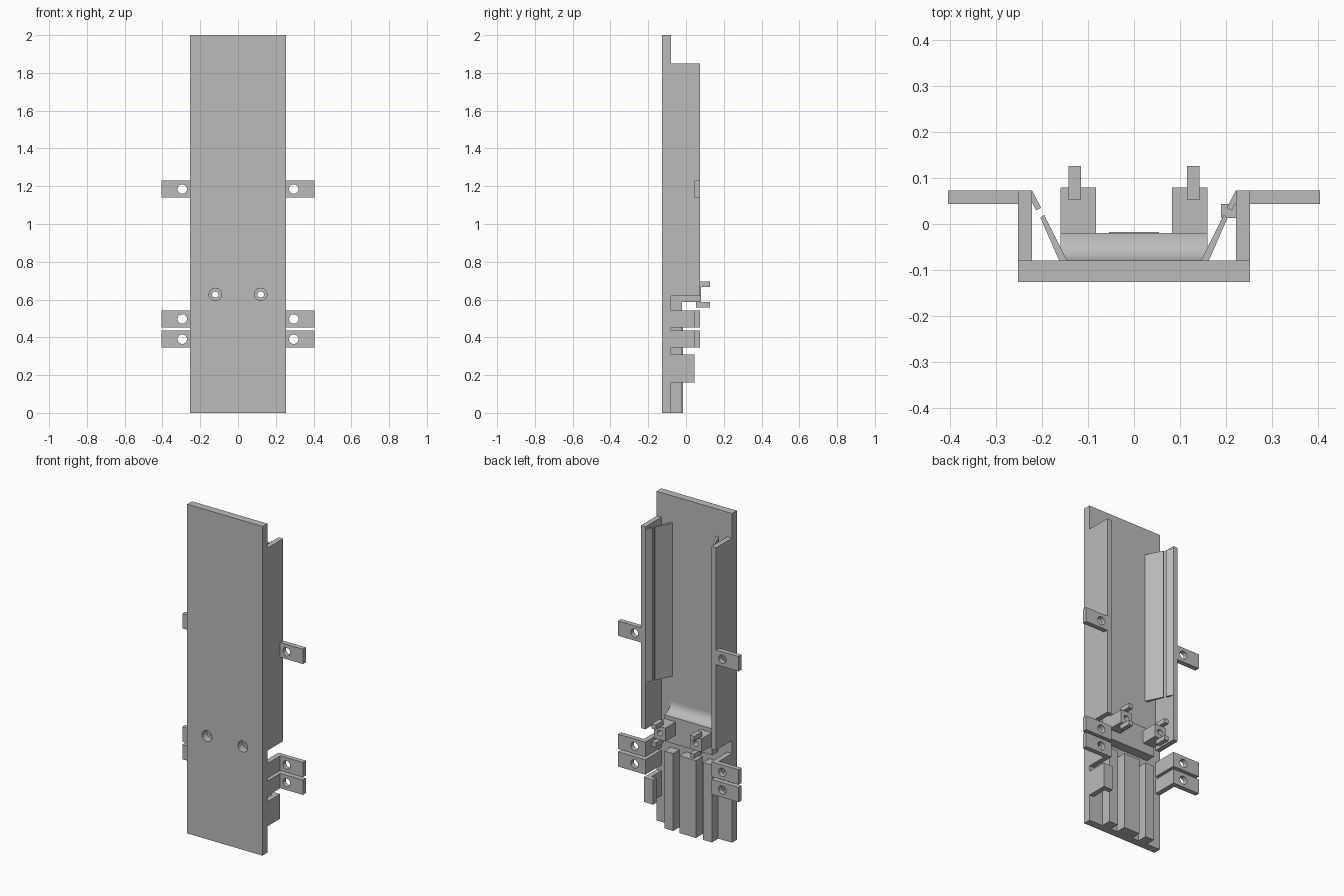
import bpy, bmesh, math
from mathutils import Matrix

old = bpy.data.objects.get("Cube")
if old:
    bpy.data.objects.remove(old, do_unlink=True)

GREY = (0.5, 0.5, 0.5, 1)
mat = bpy.data.materials.new("plain grey")
mat.use_nodes = True
mat.diffuse_color = GREY
mat.node_tree.nodes["Principled BSDF"].inputs["Base Color"].default_value = GREY


def finish(name, bm):
    bmesh.ops.recalc_face_normals(bm, faces=bm.faces)
    me = bpy.data.meshes.new(name)
    bm.to_mesh(me)
    bm.free()
    me.materials.append(mat)
    ob = bpy.data.objects.new(name, me)
    bpy.context.scene.collection.objects.link(ob)
    return ob


def prism(name, points, lo, hi, axis="z"):
    """Extrude a profile: (x, y) points along z, or (y, z) points along x."""
    bm = bmesh.new()
    place = (lambda p: (p[0], p[1], lo)) if axis == "z" else (lambda p: (lo, p[0], p[1]))
    face = bm.faces.new([bm.verts.new(place(p)) for p in points])
    ext = bmesh.ops.extrude_face_region(bm, geom=[face])["geom"]
    step = (0, 0, hi - lo) if axis == "z" else (hi - lo, 0, 0)
    bmesh.ops.translate(bm, vec=step, verts=[v for v in ext if isinstance(v, bmesh.types.BMVert)])
    return finish(name, bm)


def box(name, x, y, z):
    xs = sorted(x)
    return prism(name, [(xs[0], y[0]), (xs[1], y[0]), (xs[1], y[1]), (xs[0], y[1])], *z)


def drill(ob, x, z, radius):
    """Cut a round hole through a part along y."""
    bm = bmesh.new()
    turn = Matrix.Translation((x, 0, z)) @ Matrix.Rotation(math.pi / 2, 4, "X")
    bmesh.ops.create_cone(bm, cap_ends=True, segments=32, radius1=radius,
                          radius2=radius, depth=1, matrix=turn)
    cutter = finish("hole_cutter", bm)
    cutter.hide_render = True
    mod = ob.modifiers.new("hole", "BOOLEAN")
    mod.operation, mod.solver, mod.object = "DIFFERENCE", "EXACT", cutter
    bpy.context.view_layer.objects.active = ob
    bpy.ops.object.modifier_apply(modifier=mod.name)
    bpy.data.objects.remove(cutter, do_unlink=True)


BACK = -0.08     # rear face of the base plate
RIM = 0.073      # rear edge of the side walls
SHELF = -0.02    # rear face of the cross block
BORE_X, BORE_Z = 0.12, 0.627

# Base plate with two wide counterbores
plate = box("base_plate", (-0.253, 0.253), (-0.126, BACK), (0, 2))

# Cross block whose top blends into the plate with a concave fillet
r = BACK - SHELF
profile = [(BACK, 0.53), (SHELF, 0.53)]
for i in range(13):
    a = math.pi / 2 * i / 12
    profile.append((SHELF + r * math.sin(a), 0.69 - r * (1 - math.cos(a))))
block = prism("cross_block", profile, -0.16, 0.16, axis="x")

# Centre rib
box("centre_rib", (-0.055, 0.055), (BACK, -0.017), (0, 0.47))

for side, s in (("left", 1), ("right", -1)):
    drill(plate, s * BORE_X, BORE_Z, 0.033)
    drill(block, s * BORE_X, BORE_Z, 0.017)
    box(side + "_rib", (s * 0.1, s * 0.16), (BACK, SHELF), (0, 0.47))

    # Tall side wall and its slanted, split flap
    box(side + "_wall", (s * 0.222, s * 0.253), (BACK, RIM), (0.62, 1.85))
    outer = [(0.222, RIM), (0.202, 0.035), (0.213, 0.03), (0.222, 0.048)]
    inner = [(0.196, 0.02), (0.146, BACK), (0.163, BACK), (0.204, 0.014)]
    for part, pts in (("outer", outer), ("inner", inner)):
        prism(f"{side}_{part}_flap", [(s * x, y) for x, y in pts], 0.905, 1.835)

    # Drilled mounting tabs; the two low ones stand on their own short walls
    for n, z in enumerate((0.39, 0.497, 1.185)):
        tab = box(f"{side}_mount_tab_{n + 1}", (s * (0.253 if n == 2 else 0.222), s * 0.405),
                  (0.044, RIM), (z - 0.045, z + 0.045))
        drill(tab, s * 0.295, z, 0.025)
        if n < 2:
            box(f"{side}_tab_wall_{n + 1}", (s * 0.222, s * 0.253), (BACK, 0.044),
                (z - 0.045, z + 0.045))

    # Drilled post with a small prong above and below
    post = box(side + "_post", (s * 0.083, s * 0.16), (SHELF, 0.08), (0.587, 0.667))
    drill(post, s * BORE_X, BORE_Z, 0.017)
    for part, z in (("lower", 0.559), ("upper", 0.667)):
        box(f"{side}_{part}_prong", (s * 0.115, s * 0.143), (0.052, 0.126), (z, z + 0.028))

# Single hooked clip on the left edge
hook = [(0.222, BACK), (0.253, BACK), (0.253, 0.044), (0.19, 0.044), (0.19, 0.013), (0.222, 0.013)]
prism("left_hook_clip", hook, 0.16, 0.31)

# Smooth only the fillet
bpy.ops.object.select_all(action="DESELECT")
block.select_set(True)
bpy.context.view_layer.objects.active = block
bpy.ops.object.shade_smooth_by_angle(angle=math.radians(30))
block.select_set(False)
